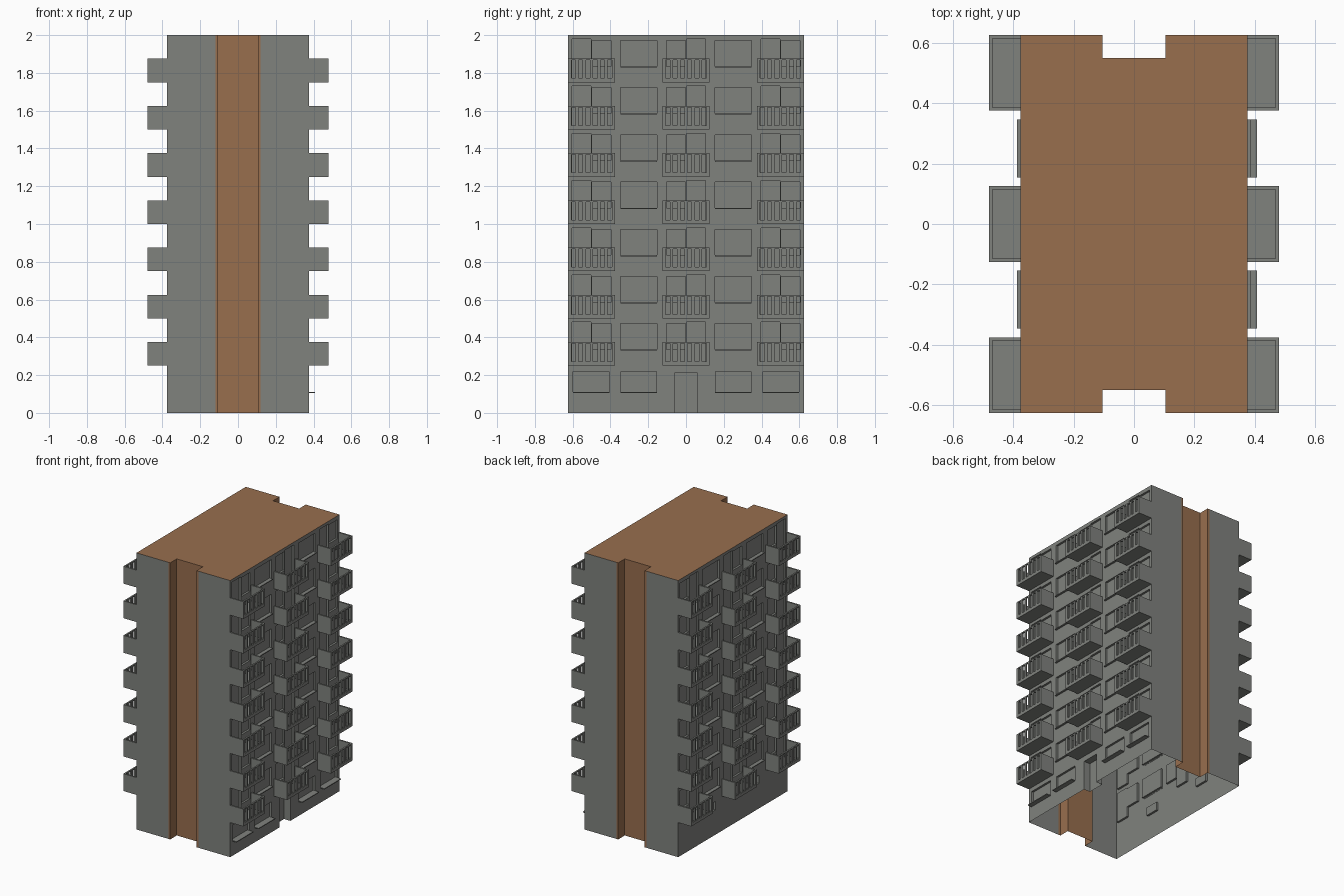
import bpy, bmesh

if "Cube" in bpy.data.objects:
    bpy.data.objects.remove(bpy.data.objects["Cube"])

HX, HY, H, FLOOR = 0.375, 0.625, 2.0, 0.25


def material(name, rgb):
    m = bpy.data.materials.new(name)
    m.diffuse_color = (*rgb, 1)
    m.use_nodes = True
    m.node_tree.nodes["Principled BSDF"].inputs["Base Color"].default_value = m.diffuse_color
    return m


GREY = material("concrete grey", (0.216, 0.223, 0.208))
BROWN = material("brick brown", (0.314, 0.156, 0.076))


def finish(bm, name, mats):
    me = bpy.data.meshes.new(name)
    bm.to_mesh(me)
    bm.free()
    for m in mats:
        me.materials.append(m)
    ob = bpy.data.objects.new(name, me)
    bpy.context.collection.objects.link(ob)
    return ob


def box(bm, x0, x1, y0, y1, z0, z1):
    vs = bmesh.ops.create_cube(bm, size=1)["verts"]
    for v in vs:
        v.co = ((x0 + x1) / 2 + v.co.x * (x1 - x0),
                (y0 + y1) / 2 + v.co.y * (y1 - y0),
                (z0 + z1) / 2 + v.co.z * (z1 - z0))


# End walls with brown vertical notch, and brown roof (open underneath)
def build_shell():
    half = [(-HX, -HY), (-0.12, -HY), (-0.105, -HY), (-0.105, -0.55),
            (0.105, -0.55), (0.105, -HY), (0.12, -HY), (HX, -HY)]
    pts = half + [(-x, -y) for x, y in half]
    bm = bmesh.new()
    low = [bm.verts.new((x, y, 0)) for x, y in pts]
    top = [bm.verts.new((x, y, H)) for x, y in pts]
    n = len(pts)
    for i in range(n):
        j = (i + 1) % n
        if abs(pts[i][0] - pts[j][0]) < 1e-6 and abs(pts[i][0]) > 0.3:
            continue                      # long sides are the window walls
        f = bm.faces.new((low[i], low[j], top[j], top[i]))
        f.material_index = int(abs(f.calc_center_median().x) < 0.125)
    bm.faces.new(top).material_index = 1
    finish(bm, "end_walls_and_roof", (GREY, BROWN))


# Long wall as a sheet with rectangular recesses (y0, y1, z0, z1, depth)
def build_wall(name, side, holes):
    ys = sorted({-HY, HY} | {round(v, 4) for h in holes for v in h[:2]})
    zs = sorted({0, H} | {round(v, 4) for h in holes for v in h[2:4]})

    def depth(i, j):
        y, z = (ys[i] + ys[i + 1]) / 2, (zs[j] + zs[j + 1]) / 2
        return next((h[4] for h in holes if h[0] < y < h[1] and h[2] < z < h[3]), 0)

    bm = bmesh.new()

    def quad(*cos):
        return bm.faces.new([bm.verts.new((side * (HX - d), y, z)) for d, y, z in cos])

    ny, nz = len(ys) - 1, len(zs) - 1
    for i in range(ny):
        for j in range(nz):
            d = depth(i, j)
            y0, y1, z0, z1 = ys[i], ys[i + 1], zs[j], zs[j + 1]
            quad((d, y0, z0), (d, y1, z0), (d, y1, z1), (d, y0, z1))
            if i + 1 < ny and depth(i + 1, j) != d:
                e = depth(i + 1, j)
                quad((d, y1, z0), (e, y1, z0), (e, y1, z1), (d, y1, z1))
            if j + 1 < nz and depth(i, j + 1) != d:
                e = depth(i, j + 1)
                quad((d, y0, z1), (d, y1, z1), (e, y1, z1), (e, y0, z1))
    bmesh.ops.remove_doubles(bm, verts=bm.verts, dist=1e-5)
    bmesh.ops.recalc_face_normals(bm, faces=bm.faces)
    outer = max(bm.faces, key=lambda f: side * f.calc_center_median().x)
    if outer.normal.x * side < 0:
        bmesh.ops.reverse_faces(bm, faces=bm.faces)
    finish(bm, name, (GREY,))


# Balcony tray with solid sides and a slotted front
def balcony(bm, s, yc, z):
    xo, t, hw, h = 0.48, 0.011, 0.125, 0.125
    a, b = yc - hw, yc + hw

    def part(x0, x1, *r):
        box(bm, *sorted((s * x0, s * x1)), *r)

    part(HX, xo, a, b, z, z + 0.012)
    for y0 in (a, b - t):
        part(HX, xo - t, y0, y0 + t, z + 0.012, z + h)
    part(xo - t, xo, a, b, z + 0.012, z + 0.022)
    part(xo - t, xo, a, b, z + 0.117, z + h)
    edges = [a] + [yc + (k - 2.5) * 0.0385 + d for k in range(6) for d in (-0.011, 0.011)] + [b]
    for y0, y1 in zip(edges[::2], edges[1::2]):
        part(xo - t, xo, y0, y1, z + 0.022, z + 0.117)


build_shell()
for side, label in ((1, "right"), (-1, "left")):
    holes, sills = [], []
    bal = bmesh.new()
    for n in range(1, 8):
        z = n * FLOOR
        for yc, flip in ((-0.5, 1), (0, -1), (0.5, 1)):
            door = sorted((yc - flip * 0.103, yc - flip * 0.002))
            pane = sorted((yc + flip * 0.002, yc + flip * 0.103))
            holes.append((*door, z + 0.014, z + 0.23, 0.015))
            holes.append((*pane, z + 0.085, z + 0.222, 0.015))
            balcony(bal, side, yc, z)
        for yc in (-0.25, 0.25):
            holes.append((yc - 0.096, yc + 0.096, z + 0.085, z + 0.222, 0.015))
            sills.append((yc, z + 0.082, 0.012))
    # Ground floor: entrance and windows on the right, small vents on the left
    if side == 1:
        holes.append((-0.062, 0.062, 0, 0.212, 0.05))
        for yc in (-0.502, -0.25, 0.25, 0.502):
            holes.append((yc - 0.095, yc + 0.095, 0.11, 0.22, 0.015))
            sills.append((yc, 0.107, 0.032))
    else:
        for yc in (-0.25, 0.25):
            holes.append((yc - 0.05, yc + 0.05, 0.18, 0.24, 0.015))
    build_wall(label + "_window_wall", side, holes)
    finish(bal, label + "_balconies", (GREY,))
    sb = bmesh.new()
    for yc, z, out in sills:
        box(sb, *sorted((side * (HX - 0.002), side * (HX + out))),
            yc - 0.096, yc + 0.096, z - 0.003, z + 0.003)
    finish(sb, label + "_window_sills", (GREY,))
